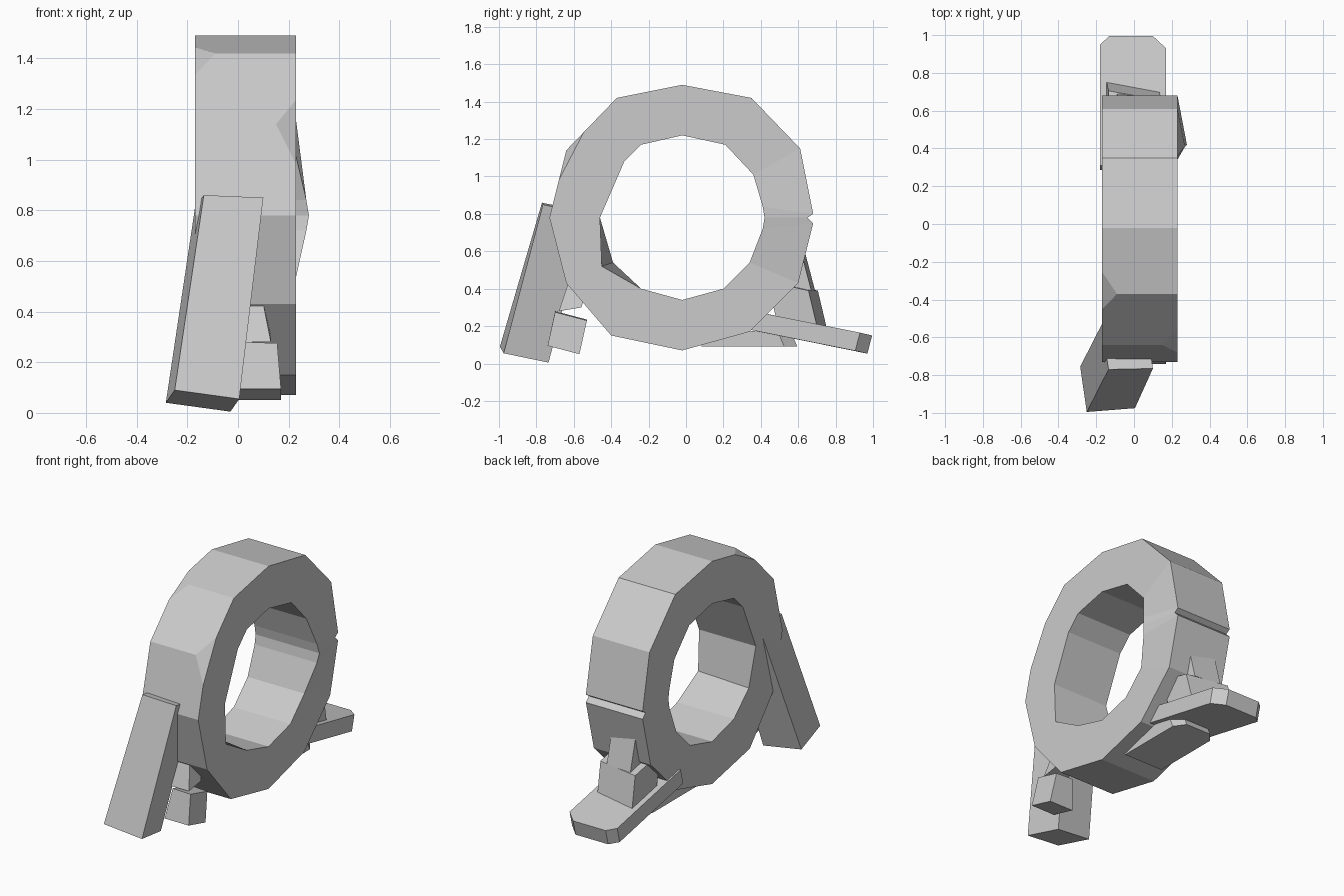
import bpy, bmesh
from mathutils import Vector

cube = bpy.data.objects.get("Cube")
if cube:
    bpy.data.objects.remove(cube, do_unlink=True)

stone = bpy.data.materials.new("light_grey_stone")
stone.use_nodes = True
grey = (0.6, 0.6, 0.6, 1.0)
stone.diffuse_color = grey
stone.node_tree.nodes["Principled BSDF"].inputs["Base Color"].default_value = grey


def finish(name, bm):
    """Turn a bmesh into a flat-shaded, coloured object."""
    bmesh.ops.recalc_face_normals(bm, faces=bm.faces)
    mesh = bpy.data.meshes.new(name)
    bm.to_mesh(mesh)
    bm.free()
    mesh.materials.append(stone)
    obj = bpy.data.objects.new(name, mesh)
    bpy.context.collection.objects.link(obj)
    return obj


def slab(name, outline, depth):
    """Prism made by pushing an outline along a depth vector."""
    bm = bmesh.new()
    near = [bm.verts.new(p) for p in outline]
    far = [bm.verts.new(Vector(p) + Vector(depth)) for p in outline]
    bm.faces.new(near)
    bm.faces.new(far)
    for i in range(len(near)):
        j = (i + 1) % len(near)
        bm.faces.new((near[i], near[j], far[j], far[i]))
    return finish(name, bm)


def chip(bm, a, b, c):
    """Slice off the corner beyond the plane through three points."""
    a, b, c = Vector(a), Vector(b), Vector(c)
    normal = (b - a).cross(c - a)
    centre = Vector((0, 0, 0.8))
    if normal.dot(centre - a) > 0:
        normal.negate()
    geom = bm.verts[:] + bm.edges[:] + bm.faces[:]
    bmesh.ops.bisect_plane(bm, geom=geom, plane_co=a, plane_no=normal, clear_outer=True)
    bmesh.ops.holes_fill(bm, edges=[e for e in bm.edges if e.is_boundary], sides=0)


# Ring: outer and inner profiles (y, z), clockwise from the top
OUTER = [(-.02, 1.49), (.35, 1.42), (.61, 1.15), (.68, .8), (.65, .78), (.68, .75), (.6, .43),
         (.34, .17), (-.02, .07), (-.4, .15), (-.64, .43), (-.73, .78), (-.64, 1.14), (-.37, 1.42)]
INNER = [(-.02, 1.22), (.21, 1.17), (.36, 1.01), (.41, .84), (.42, .78), (.41, .72), (.34, .54),
         (.2, .4), (-.02, .34), (-.24, .4), (-.39, .54), (-.46, .78), (-.33, 1.08), (-.24, 1.17)]
LEFT, RIGHT = 0.23, -0.17

bm = bmesh.new()
loops = []
for profile, x in ((OUTER, LEFT), (INNER, LEFT), (INNER, RIGHT), (OUTER, RIGHT)):
    loops.append([bm.verts.new((x, y, z)) for y, z in profile])
inner_left = loops[1]
for i, bulge in ((3, .04), (4, .05), (5, .04)):
    inner_left[i].co.x += bulge
inner_left[10].co += Vector((0, -.06, -.02))
count = len(OUTER)
for k in range(4):
    a, b = loops[k], loops[(k + 1) % 4]
    for i in range(count):
        j = (i + 1) % count
        bm.faces.new((a[i], a[j], b[j], b[i]))
bmesh.ops.recalc_face_normals(bm, faces=bm.faces)
chip(bm, (RIGHT, -.24, 1.45), (-.09, -.37, 1.42), (RIGHT, -.46, 1.33))
chip(bm, (LEFT, -.55, 1.23), (.15, -.64, 1.14), (LEFT, -.67, 1.0))
finish("ring", bm)

# Front prop and the small blocks behind it
slab("front_leaning_plank",
     [(-.135, -.77, .86), (.1, -.765, .85), (.005, -.975, .055), (-.25, -.995, .09)],
     (-.035, .24, -.05))
slab("front_block",
     [(.03, -.7, .28), (.155, -.7, .275), (.17, -.74, .095), (0, -.74, .095)],
     (0, .17, -.045))
slab("front_block_cap",
     [(0, -.63, .43), (.1, -.63, .43), (.13, -.68, .28), (0, -.68, .28)],
     (0, .12, .02))

# Rear planks with clipped corners
slab("rear_long_plank",
     [(-.18, .31, .29), (.17, .33, .285), (.17, .93, .165), (.1, .995, .15),
      (-.13, .995, .15), (-.18, .95, .16)],
     (0, -.025, -.097))
slab("rear_bottom_plank",
     [(-.14, .05, .175), (.14, .05, .175), (.14, .49, .175), (.09, .56, .175),
      (-.09, .56, .175), (-.14, .5, .175)],
     (0, .035, -.085))

# Rear stack sitting on the long plank
slab("rear_block",
     [(-.145, .75, .2), (.135, .7, .2), (.135, .48, .25), (-.145, .5, .25)],
     (.01, -.045, .19))
slab("rear_block_cap",
     [(-.09, .69, .39), (.09, .67, .39), (.09, .5, .39), (-.09, .5, .39)],
     (0, -.055, .21))
